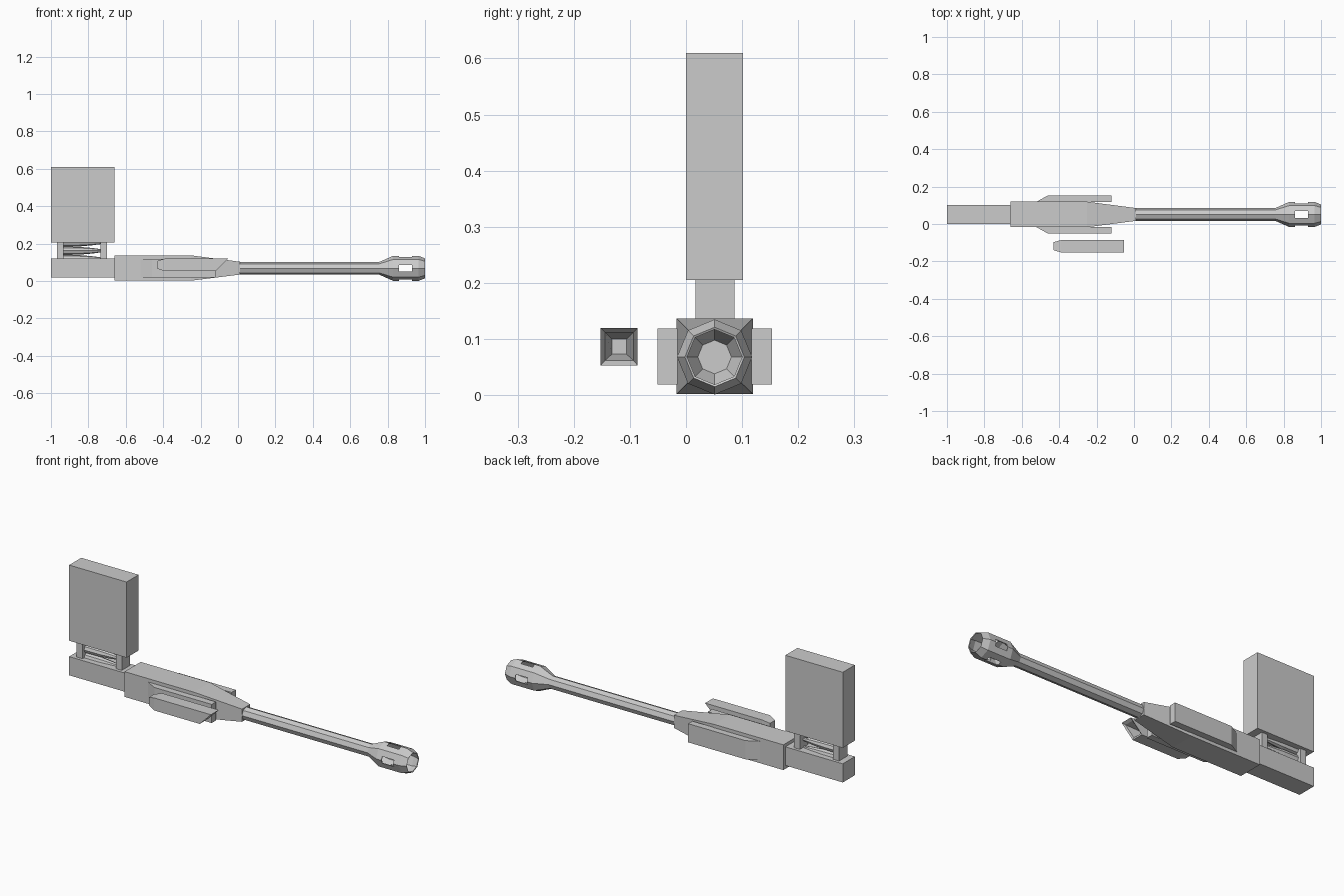
import bpy, bmesh
from math import sin, cos, pi

if "Cube" in bpy.data.objects:
    bpy.data.objects.remove(bpy.data.objects["Cube"])

AY, AZ = 0.051, 0.068          # barrel axis


def loft(name, rings, closed=False):
    """Skin equal-length rings; cap the ends, or join last ring to first."""
    bm = bmesh.new()
    vs = [[bm.verts.new(p) for p in r] for r in rings]
    n = len(rings[0])
    pairs = list(zip(vs, vs[1:])) + ([(vs[-1], vs[0])] if closed else [])
    for a, b in pairs:
        for i in range(n):
            j = (i + 1) % n
            bm.faces.new((a[i], a[j], b[j], b[i]))
    if not closed:
        bm.faces.new(vs[0])
        bm.faces.new(vs[-1])
    bmesh.ops.recalc_face_normals(bm, faces=bm.faces)
    me = bpy.data.meshes.new(name)
    bm.to_mesh(me)
    bm.free()
    ob = bpy.data.objects.new(name, me)
    bpy.context.collection.objects.link(ob)
    return ob


def rect(x, y0, y1, z0, z1, slant=0):
    """Rectangle across x; slant moves the bottom edge along x."""
    return [(x + slant, y0, z0), (x + slant, y1, z0), (x, y1, z1), (x, y0, z1)]


def octo(x, r, y=AY, z=AZ):
    return [(x, y + r * cos(i * pi / 4), z + r * sin(i * pi / 4)) for i in range(8)]


def box(name, x0, x1, y0, y1, z0, z1):
    return loft(name, [rect(x0, y0, y1, z0, z1), rect(x1, y0, y1, z0, z1)])


# Rear block, upright magazine and its posts
box("rear_block", -1, -0.66, 0, 0.102, 0.02, 0.12)
box("magazine", -1, -0.66, 0, 0.102, 0.205, 0.61)
box("rear_post", -0.967, -0.932, 0.017, 0.086, 0.115, 0.21)
box("front_post", -0.735, -0.70, 0.017, 0.086, 0.115, 0.21)

# Rounds stacked between the posts
for k, z in enumerate((0.118, 0.162, 0.206)):
    loft(f"round_{k}", [octo(x, r, AY, z) for x, r in
                        ((-0.935, 0.022), (-0.85, 0.021), (-0.78, 0.015), (-0.73, 0.008))])

# Receiver tapering to the barrel
loft("receiver", [rect(-0.66, -0.017, 0.119, 0.002, 0.137),
                  rect(-0.25, -0.017, 0.119, 0.002, 0.137),
                  rect(0.012, 0.017, 0.085, 0.035, 0.103)])

# Side panels with a chamfered rear end
for side, s in (("left", 1), ("right", -1)):
    prof = [(-0.525, 0.066), (-0.46, 0.102), (-0.12, 0.102), (-0.12, 0.066)]
    loft(f"{side}_panel", [[(x, AY + s * y, z) for x, y in prof] for z in (0.019, 0.119)])

# Sight with a slanted, recessed front
loft("sight", [rect(-0.43, -0.14, -0.097, 0.065, 0.108),
               rect(-0.39, -0.152, -0.086, 0.053, 0.12),
               rect(-0.053, -0.152, -0.086, 0.053, 0.12, -0.067),
               rect(-0.07, -0.144, -0.094, 0.062, 0.112, -0.05),
               rect(-0.2, -0.132, -0.106, 0.073, 0.1)])

# Barrel
loft("barrel", [octo(0, 0.034), octo(0.765, 0.034)])

# Hollow muzzle with four windows
muzzle = loft("muzzle", [octo(x, r) for x, r in (
    (0.755, 0.034), (0.83, 0.067), (0.965, 0.067), (1.0, 0.053),
    (0.998, 0.049), (0.963, 0.062), (0.832, 0.062), (0.765, 0.03))], closed=True)
cutters = [box("window_y", 0.86, 0.93, AY - 0.1, AY + 0.1, AZ - 0.018, AZ + 0.018),
           box("window_z", 0.86, 0.93, AY - 0.018, AY + 0.018, AZ - 0.1, AZ + 0.1)]
bpy.context.view_layer.objects.active = muzzle
for c in cutters:
    c.hide_render = True
    m = muzzle.modifiers.new(c.name, 'BOOLEAN')
    m.operation, m.solver, m.object = 'DIFFERENCE', 'EXACT', c
    bpy.ops.object.modifier_apply(modifier=m.name)
    bpy.data.objects.remove(c)
